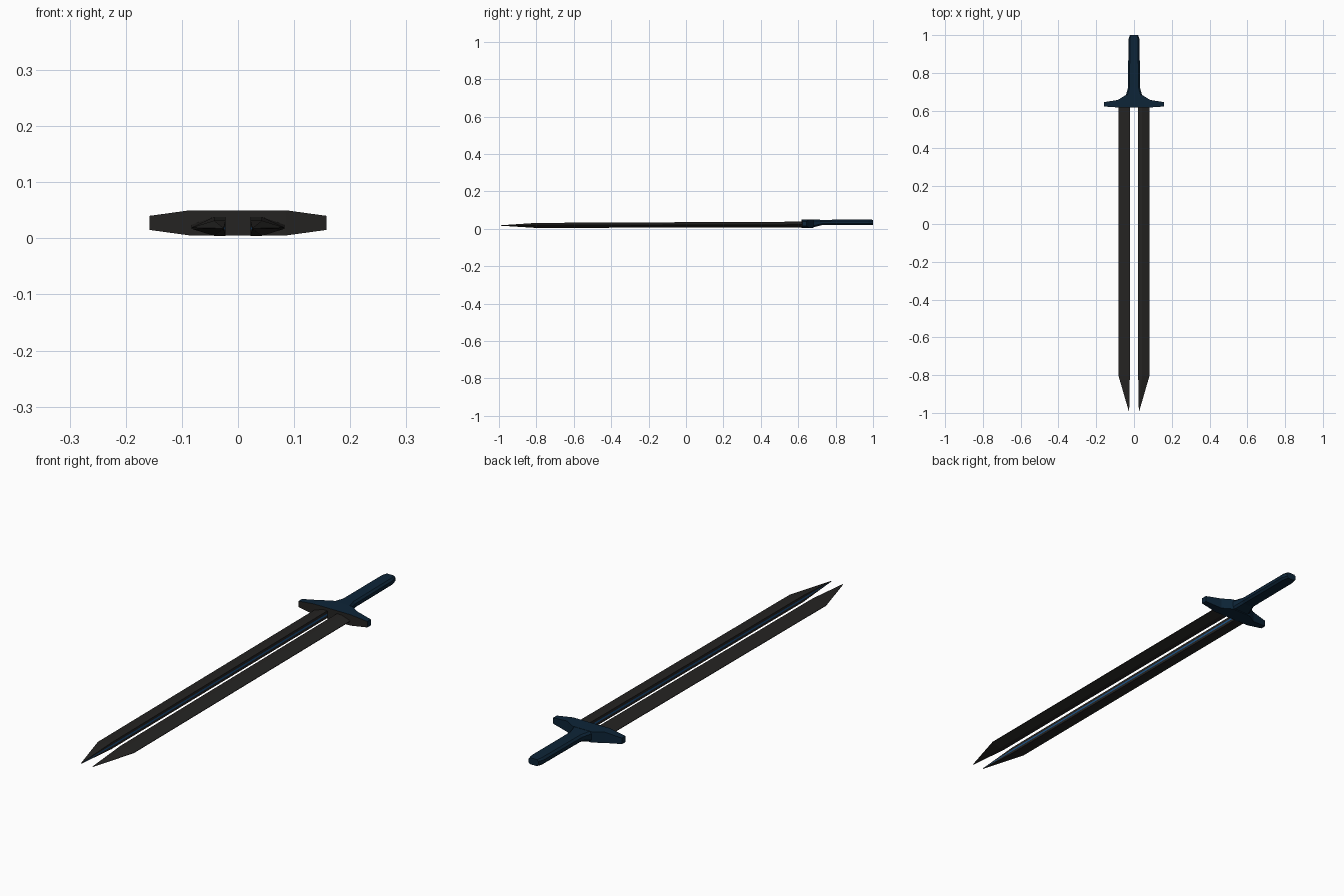
import bpy, bmesh

if "Cube" in bpy.data.objects:
    bpy.data.objects.remove(bpy.data.objects["Cube"])


def material(name, rgb):
    m = bpy.data.materials.new(name)
    m.diffuse_color = (*rgb, 1)
    m.use_nodes = True
    m.node_tree.nodes["Principled BSDF"].inputs["Base Color"].default_value = m.diffuse_color
    return m


GREY = material("charcoal", (0.018, 0.017, 0.016))
NAVY = material("dark navy", (0.004, 0.018, 0.039))
BLUE = material("glow blue", (0.012, 0.09, 0.25))


def loft(name, rings, mats, rule=None):
    """Skin equal-length rings of points and cap both ends."""
    bm = bmesh.new()
    vs = [[bm.verts.new(p) for p in r] for r in rings]
    n = len(rings[0])
    strips = {}
    for a, b in zip(vs, vs[1:]):
        for i in range(n):
            j = (i + 1) % n
            strips[bm.faces.new((a[i], a[j], b[j], b[i]))] = i
    bm.faces.new(vs[0])
    bm.faces.new(vs[-1])
    bmesh.ops.recalc_face_normals(bm, faces=bm.faces[:])
    if rule:
        for f in bm.faces:
            f.normal_update()
            f.material_index = rule(f, strips.get(f, -1))
    me = bpy.data.meshes.new(name)
    bm.to_mesh(me)
    bm.free()
    for m in mats:
        me.materials.append(m)
    ob = bpy.data.objects.new(name, me)
    bpy.context.collection.objects.link(ob)
    return ob


# Twin blades: thick inner spine with a blue strip, thin outer edge
def blade_ring(s, y, inner, spine, outer, h, zc):
    e = h * 0.08
    prof = [(inner, -h), (inner, -h * 0.25), (inner, h * 0.25), (inner, h),
            (spine, h), (outer, e), (outer, -e), (spine, -h)]
    return [(s * x, y, zc + z) for x, z in prof]


for side, s in (("left", -1), ("right", 1)):
    loft("blade_" + side, [
        blade_ring(s, 0.63, 0.022, 0.043, 0.083, 0.015, 0.023),
        blade_ring(s, -0.80, 0.022, 0.043, 0.083, 0.0135, 0.018),
        blade_ring(s, -0.99, 0.0255, 0.0265, 0.028, 0.0012, 0.0175),
    ], [GREY, BLUE], lambda f, i: 1 if i == 1 else 0)

# Cross guard: tapered wings, charcoal front, navy elsewhere
stations = [(0.158, 0.622, 0.645, 0.015, 0.040), (0.085, 0.617, 0.657, 0.005, 0.050),
            (0.045, 0.617, 0.682, 0.005, 0.050)]
full = [(-st[0], *st[1:]) for st in stations] + stations[::-1]
loft("cross_guard",
     [[(x, y0, z0), (x, y1, z0), (x, y1, z1), (x, y0, z1)] for x, y0, y1, z0, z1 in full],
     [NAVY, GREY], lambda f, i: 1 if f.normal.y < -0.5 else 0)


# Grip with chamfered corners, flared into the guard
def grip_ring(y, w, z0, z1, c):
    return [(-w, y, z0 + c), (-w + c, y, z0), (w - c, y, z0), (w, y, z0 + c),
            (w, y, z1 - c), (w - c, y, z1), (-w + c, y, z1), (-w, y, z1 - c)]


loft("grip", [
    grip_ring(0.66, 0.052, 0.006, 0.049, 0.006),
    grip_ring(0.685, 0.042, 0.009, 0.049, 0.008),
    grip_ring(0.725, 0.031, 0.019, 0.048, 0.008),
    grip_ring(0.975, 0.030, 0.020, 0.049, 0.008),
    grip_ring(1.0, 0.022, 0.021, 0.048, 0.006),
], [NAVY])
